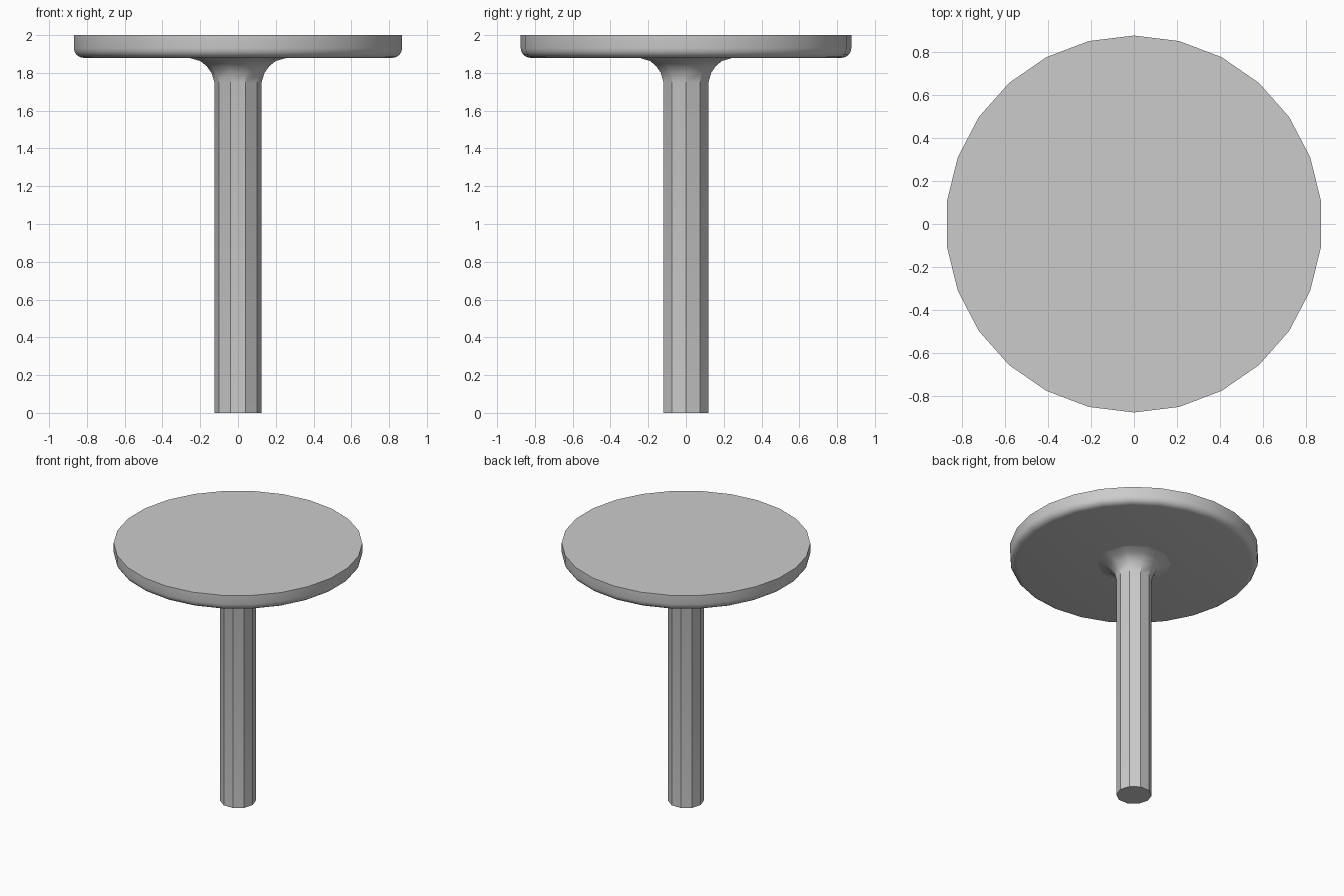
import bpy
import bmesh
from math import cos, sin, pi, radians

cube = bpy.data.objects.get("Cube")
if cube:
    bpy.data.objects.remove(cube, do_unlink=True)

grey = bpy.data.materials.new("light_grey")
grey.use_nodes = True
colour = (0.6, 0.6, 0.6, 1)
grey.diffuse_color = colour
grey.node_tree.nodes["Principled BSDF"].inputs["Base Color"].default_value = colour


def lathe(name, profile, sides, start):
    """Turn a (radius, height) profile, listed bottom to top, into a capped solid."""
    bm = bmesh.new()
    rings = []
    for r, z in profile:
        angles = [start + 2 * pi * i / sides for i in range(sides)]
        rings.append([bm.verts.new((r * cos(a), r * sin(a), z)) for a in angles])
    for low, high in zip(rings, rings[1:]):
        for i in range(sides):
            j = (i + 1) % sides
            bm.faces.new((low[i], low[j], high[j], high[i]))
    bm.faces.new(rings[0][::-1])
    bm.faces.new(rings[-1])
    mesh = bpy.data.meshes.new(name)
    bm.to_mesh(mesh)
    bm.free()
    mesh.materials.append(grey)
    obj = bpy.data.objects.new(name, mesh)
    bpy.context.collection.objects.link(obj)
    bpy.ops.object.select_all(action="DESELECT")
    obj.select_set(True)
    bpy.context.view_layer.objects.active = obj
    bpy.ops.object.shade_smooth_by_angle(angle=radians(32))
    return obj


# Round top with a rounded lower rim
rim = 0.875
bevel = 0.05
under = 1.88
top_profile = [(rim - bevel + bevel * sin(t * pi / 8), under + bevel * (1 - cos(t * pi / 8)))
               for t in range(5)]
lathe("table_top", top_profile + [(rim, 2.0)], 26, pi / 2)

# Ten-sided post flaring out to meet the underside
lathe("post", [(0.125, 0), (0.125, 1.75), (0.14, 1.8), (0.165, 1.835),
               (0.2, 1.863), (0.26, under)], 10, 0)
